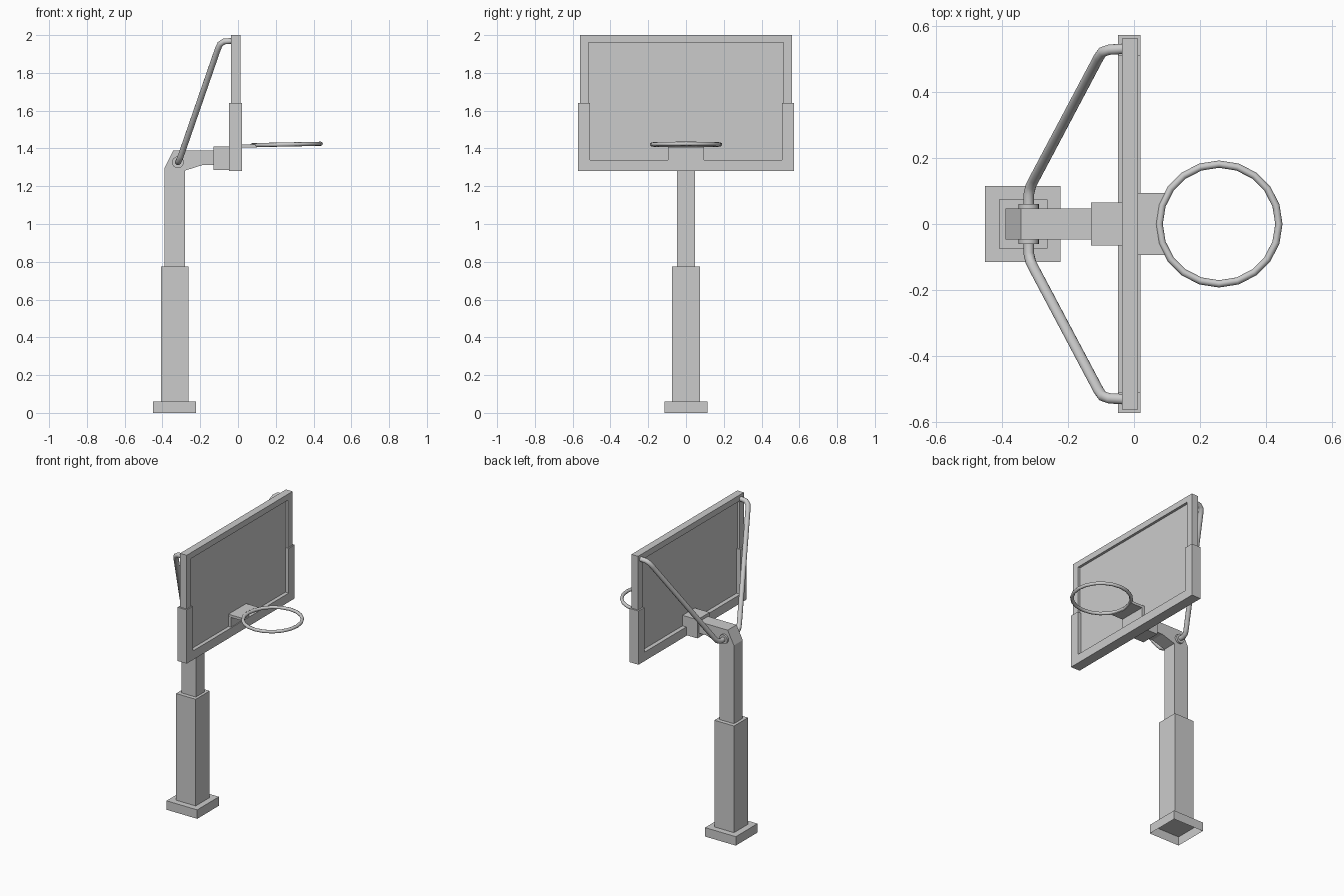
import bpy, bmesh, math
from mathutils import Vector

if "Cube" in bpy.data.objects:
    bpy.data.objects.remove(bpy.data.objects["Cube"])


def finish(name, bm):
    bmesh.ops.recalc_face_normals(bm, faces=bm.faces)
    me = bpy.data.meshes.new(name)
    bm.to_mesh(me)
    bm.free()
    ob = bpy.data.objects.new(name, me)
    bpy.context.collection.objects.link(ob)
    return ob


def prism(name, pts, place, lo, hi, open_start=False):
    """Extrude a 2D outline from lo to hi; place(a, b, depth) gives the 3D point."""
    bm = bmesh.new()
    face = bm.faces.new([bm.verts.new(place(a, b, lo)) for a, b in pts])
    move = Vector(place(0, 0, hi)) - Vector(place(0, 0, lo))
    res = bmesh.ops.extrude_face_region(bm, geom=[face], use_keep_orig=True)
    bmesh.ops.translate(bm, vec=move, verts=[v for v in res["geom"] if isinstance(v, bmesh.types.BMVert)])
    if open_start:
        bmesh.ops.delete(bm, geom=[face], context="FACES_ONLY")
    return finish(name, bm)


def along_x(a, b, d): return (d, a, b)
def along_y(a, b, d): return (a, d, b)
def along_z(a, b, d): return (a, b, d)


def box(name, x, y, z, open_bottom=False):
    pts = [(x[0], y[0]), (x[1], y[0]), (x[1], y[1]), (x[0], y[1])]
    return prism(name, pts, along_z, z[0], z[1], open_bottom)


def smooth(ob, angle=40):
    bpy.ops.object.select_all(action="DESELECT")
    ob.select_set(True)
    bpy.context.view_layer.objects.active = ob
    bpy.ops.object.shade_smooth_by_angle(angle=math.radians(angle))


# Base (open underneath) and padded lower post
box("base", (-0.45, -0.222), (-0.115, 0.115), (0, 0.06), True)
box("lower_post", (-0.408, -0.262), (-0.074, 0.074), (0.06, 0.775))

# Upper post bending forward into the arm
prism("upper_post", [(-0.388, 0.775), (-0.28, 0.775), (-0.28, 1.283), (-0.185, 1.313),
                     (-0.13, 1.313), (-0.13, 1.39), (-0.342, 1.39), (-0.388, 1.30)],
      along_y, -0.047, 0.047)
box("board_mount", (-0.13, -0.018), (-0.065, 0.065), (1.285, 1.41))

# Board panel, upper frame and thicker lower pad
box("board_panel", (-0.02, -0.005), (-0.53, 0.53), (1.31, 1.98))
prism("upper_frame", [(-0.561, 1.60), (-0.561, 2.0), (0.561, 2.0), (0.561, 1.60),
                      (0.515, 1.60), (0.515, 1.96), (-0.515, 1.96), (-0.515, 1.60)],
      along_x, -0.037, 0.012)
prism("lower_pad", [(-0.572, 1.64), (-0.572, 1.28), (0.572, 1.28), (0.572, 1.64),
                    (0.508, 1.64), (0.508, 1.34), (-0.508, 1.34), (-0.508, 1.64)],
      along_x, -0.048, 0.02)

# Rim and its L-shaped bracket
CX, R = 0.257, 0.181
box("bracket_back", (-0.006, 0.014), (-0.094, 0.094), (1.335, 1.41))
arc = [(CX - R * math.cos(a), R * math.sin(a)) for a in (math.radians(d) for d in range(-31, 32, 31))]
prism("bracket_plate", [(-0.006, 0.094), (-0.006, -0.094)] + arc, along_z, 1.405, 1.422)
bpy.ops.mesh.primitive_torus_add(major_segments=20, minor_segments=8, major_radius=R,
                                 minor_radius=0.011, location=(CX, 0, 1.421),
                                 rotation=(0, -0.02, 0))
rim = bpy.context.object
rim.name = "rim"
smooth(rim, 50)

# Bent support tubes and washers on both sides
for side, s in (("left", 1), ("right", -1)):
    path = [(-0.318, 0.045, 1.327), (-0.318, 0.09, 1.327), (-0.312, 0.115, 1.337),
            (-0.302, 0.135, 1.362), (-0.107, 0.503, 1.925), (-0.095, 0.52, 1.952),
            (-0.075, 0.527, 1.966), (-0.025, 0.53, 1.97)]
    cu = bpy.data.curves.new(side + "_support", "CURVE")
    cu.dimensions = "3D"
    cu.bevel_depth = 0.016
    cu.bevel_resolution = 4
    cu.use_fill_caps = True
    sp = cu.splines.new("POLY")
    sp.points.add(len(path) - 1)
    for p, (x, y, z) in zip(sp.points, path):
        p.co = (x, s * y, z, 1)
    ob = bpy.data.objects.new(side + "_support", cu)
    bpy.context.collection.objects.link(ob)
    bpy.ops.object.select_all(action="DESELECT")
    ob.select_set(True)
    bpy.context.view_layer.objects.active = ob
    bpy.ops.object.convert(target="MESH")
    smooth(bpy.context.object, 50)
    bpy.ops.mesh.primitive_cylinder_add(vertices=16, radius=0.031, depth=0.018,
                                        location=(-0.318, s * 0.052, 1.327),
                                        rotation=(math.pi / 2, 0, 0))
    bpy.context.object.name = side + "_washer"
    smooth(bpy.context.object)
